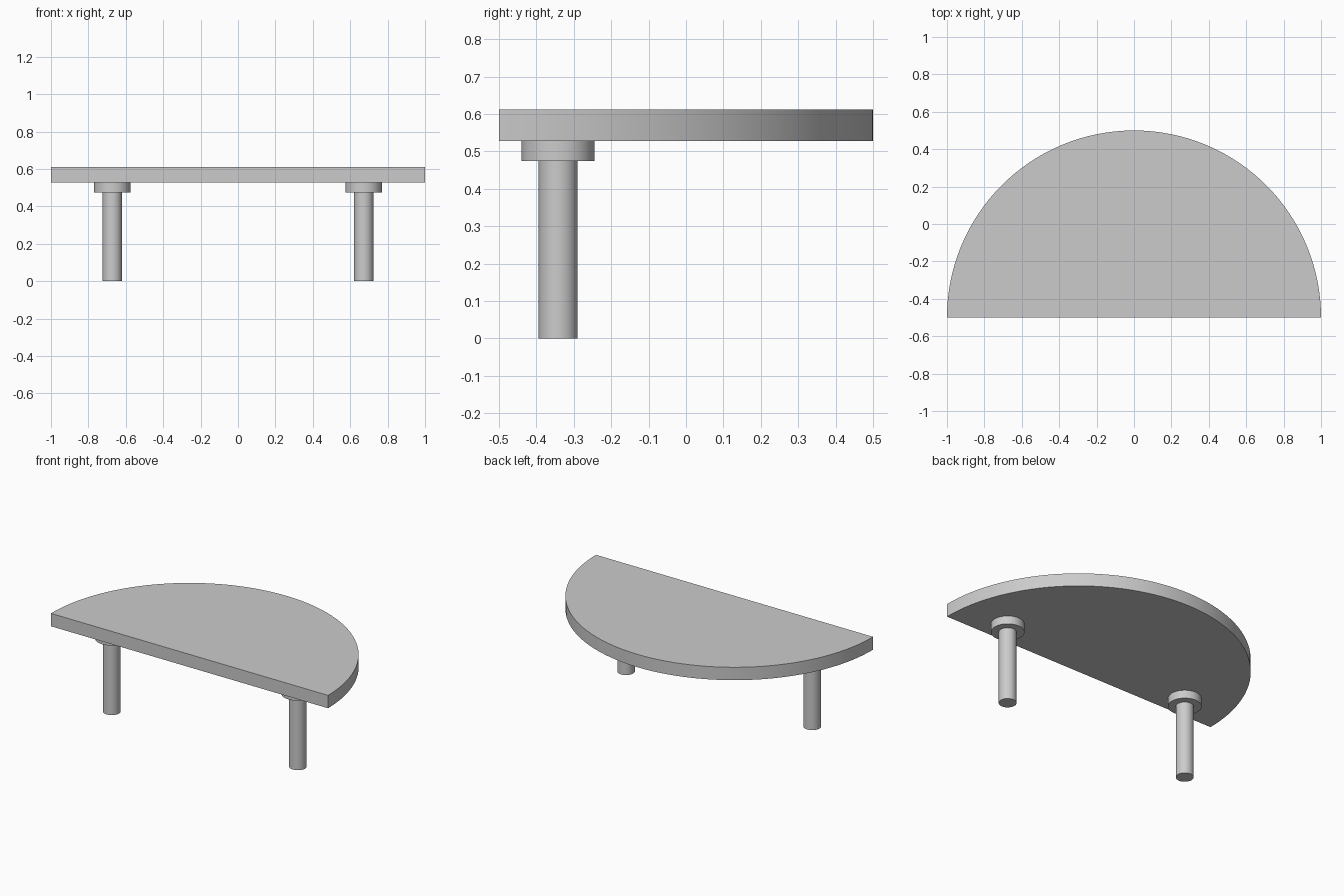
import bpy, bmesh, math

cube = bpy.data.objects.get("Cube")
if cube:
    bpy.data.objects.remove(cube, do_unlink=True)

# Single plain grey
grey = bpy.data.materials.new("plain_grey")
grey.use_nodes = True
color = (0.6, 0.6, 0.6, 1)
grey.diffuse_color = color
grey.node_tree.nodes["Principled BSDF"].inputs["Base Color"].default_value = color


def extrude_outline(name, points, bottom, top):
    """Solid with a flat outline raised from bottom to top."""
    bm = bmesh.new()
    face = bm.faces.new([bm.verts.new((x, y, bottom)) for x, y in points])
    raised = bmesh.ops.extrude_face_region(bm, geom=[face])["geom"]
    verts = [v for v in raised if isinstance(v, bmesh.types.BMVert)]
    bmesh.ops.translate(bm, verts=verts, vec=(0, 0, top - bottom))
    bmesh.ops.recalc_face_normals(bm, faces=bm.faces)
    mesh = bpy.data.meshes.new(name)
    bm.to_mesh(mesh)
    bm.free()
    mesh.materials.append(grey)
    obj = bpy.data.objects.new(name, mesh)
    bpy.context.collection.objects.link(obj)
    bpy.ops.object.select_all(action="DESELECT")
    obj.select_set(True)
    bpy.context.view_layer.objects.active = obj
    bpy.ops.object.shade_smooth_by_angle(angle=math.radians(30))
    return obj


def arc(cx, cy, radius, sweep, steps):
    return [(cx + radius * math.cos(sweep * i / steps),
             cy + radius * math.sin(sweep * i / steps)) for i in range(steps)]


# Half-round table top, straight edge at the front
TOP_BOTTOM, TOP_HEIGHT, COLLAR_BOTTOM = 0.528, 0.612, 0.475
half_disc = arc(0, -0.5, 1, math.pi, 64) + [(-1, -0.5)]
extrude_outline("table_top", half_disc, TOP_BOTTOM, TOP_HEIGHT)

# Round legs with mounting collars under the top
for side, x in (("left", 0.672), ("right", -0.672)):
    full = 2 * math.pi
    extrude_outline(side + "_leg", arc(x, -0.342, 0.052, full, 48), 0, COLLAR_BOTTOM)
    extrude_outline(side + "_collar", arc(x, -0.342, 0.098, full, 48),
                    COLLAR_BOTTOM, TOP_BOTTOM)
